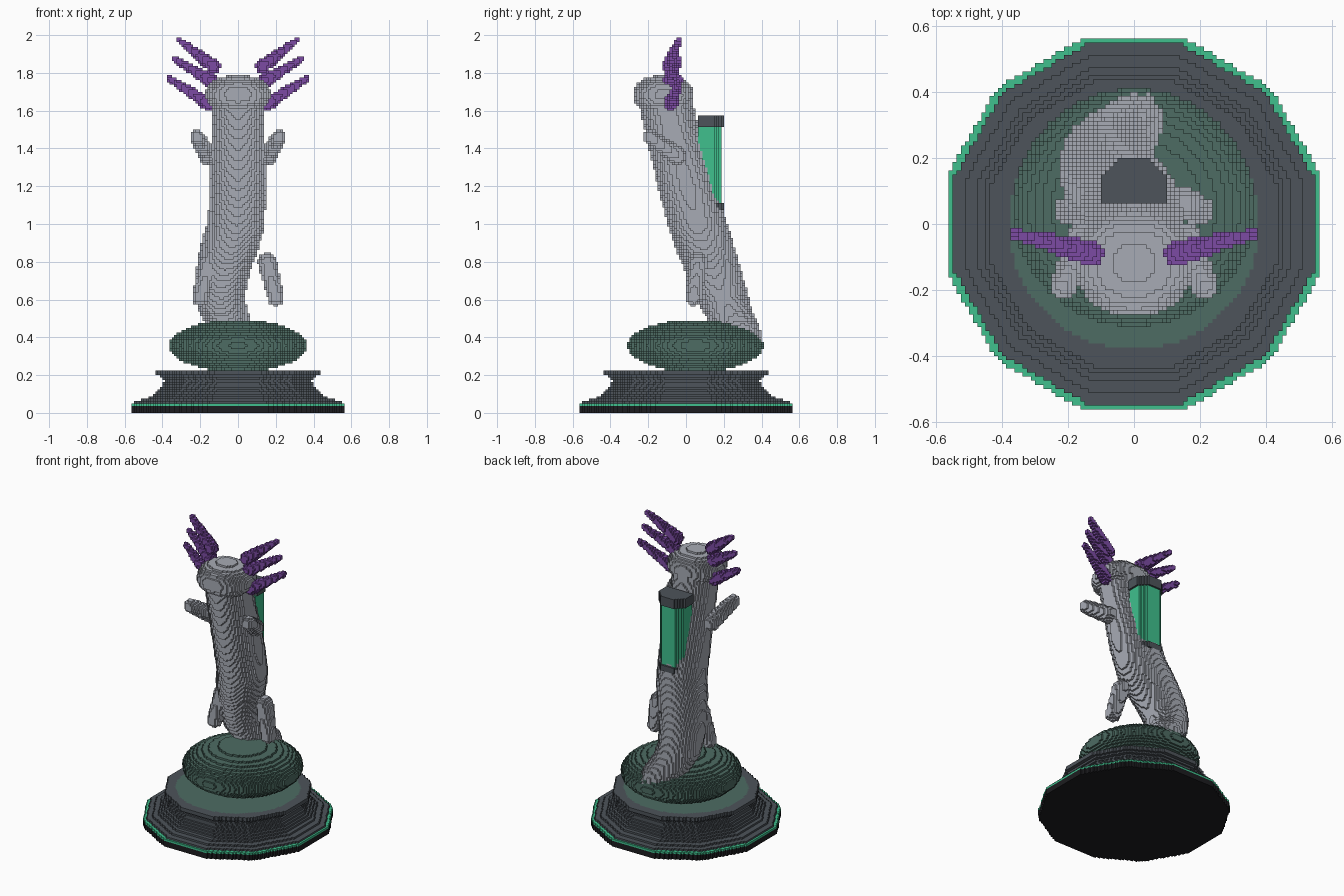
import bpy, math
from mathutils import Vector

cube = bpy.data.objects.get("Cube")
if cube:
    bpy.data.objects.remove(cube, do_unlink=True)

P = 0.0125  # edge of one building block


def material(name, *rgb):
    m = bpy.data.materials.new(name)
    m.use_nodes = True
    m.diffuse_color = (*rgb, 1)
    m.node_tree.nodes["Principled BSDF"].inputs["Base Color"].default_value = (*rgb, 1)
    return m


skin = material("pale grey", 0.39, 0.41, 0.46)
purple = material("purple", 0.20, 0.07, 0.37)
teal = material("dull teal", 0.075, 0.15, 0.125)
iron = material("iron grey", 0.075, 0.088, 0.103)
black = material("near black", 0.012, 0.012, 0.014)
green = material("bright green", 0.05, 0.53, 0.27)


# Solid shapes, each filling block cells inside its own bounds
def fill(cells, low, high, inside, mat=0):
    spans = [range(math.floor(a / P), math.ceil(b / P)) for a, b in zip(low, high)]
    for k in spans[2]:
        for j in spans[1]:
            for i in spans[0]:
                if inside((i + .5) * P, (j + .5) * P, (k + .5) * P):
                    cells[i, j, k] = mat


def limb(cells, a, ra, b, rb):
    """Round-ended tapering rod from a to b."""
    a, b = Vector(a), Vector(b)
    d = b - a
    length2 = d.length_squared
    r = max(ra, rb)

    def inside(x, y, z):
        q = Vector((x, y, z)) - a
        t = min(1, max(0, q.dot(d) / length2))
        return (q - d * t).length <= ra + (rb - ra) * t

    fill(cells, [min(s, t) - r for s, t in zip(a, b)],
         [max(s, t) + r for s, t in zip(a, b)], inside)


def ellipsoid(cells, c, r, power=2):
    fill(cells, [s - t for s, t in zip(c, r)], [s + t for s, t in zip(c, r)],
         lambda *p: sum(abs((p[n] - c[n]) / r[n]) ** power for n in range(3)) <= 1)


def drum(cells, y0, r, z0, z1, mat=0, cut=-9):
    """Upright cylinder, optionally sliced flat in front of y = cut."""
    fill(cells, (-r, y0 - r, z0), (r, y0 + r, z1),
         lambda x, y, z: math.hypot(x, y - y0) <= r and y > cut and z0 < z < z1, mat)


# Turn the filled cells into a mesh of their exposed faces
def build(name, cells, *mats):
    verts, faces, slots = {}, [], []
    for cell, mat in cells.items():
        for axis in range(3):
            u, v = (axis + 1) % 3, (axis + 2) % 3
            for side in (0, 1):
                near = list(cell)
                near[axis] += 2 * side - 1
                if tuple(near) in cells:
                    continue
                ring = []
                for du, dv in ((0, 0), (1, 0), (1, 1), (0, 1)):
                    corner = list(cell)
                    corner[axis] += side
                    corner[u] += du
                    corner[v] += dv
                    ring.append(verts.setdefault(tuple(corner), len(verts)))
                faces.append(ring if side else ring[::-1])
                slots.append(mat)
    mesh = bpy.data.meshes.new(name)
    mesh.from_pydata([[n * P for n in co] for co in verts], [], faces)
    for m in mats:
        mesh.materials.append(m)
    for poly, slot in zip(mesh.polygons, slots):
        poly.material_index = slot
    obj = bpy.data.objects.new(name, mesh)
    bpy.context.collection.objects.link(obj)
    return obj


# Twelve-sided flared pedestal: black foot, green line, iron sides with a lip
profile = [(0, .5625), (.05, .56), (.062, .53), (.08, .475), (.12, .42),
           (.17, .39), (.187, .40), (.2, .435), (.225, .435)]
flats = [(math.cos(n * math.pi / 6), math.sin(n * math.pi / 6)) for n in range(12)]


def apothem(z):
    for (z0, r0), (z1, r1) in zip(profile, profile[1:]):
        if z <= z1:
            return r0 + (r1 - r0) * (z - z0) / (z1 - z0)
    return 0


pedestal = {}
for bottom, top, slot in ((0, 3, 0), (3, 4, 1), (4, 18, 2)):
    for layer in range(bottom, top):
        r = apothem((layer + .5) * P) if slot == 2 else .565
        fill(pedestal, (-r, -r, layer * P), (r, r, (layer + .9) * P),
             lambda x, y, z: max(x * c + y * s for c, s in flats) <= r, slot)
# Teal disc set into the pedestal top
for cell in pedestal:
    if cell[2] == 17 and math.hypot(cell[0] + .5, cell[1] + .5) * P < .38:
        pedestal[cell] = 3
build("pedestal", pedestal, black, green, iron, teal)

# Flattened boulder
boulder = {}
ellipsoid(boulder, (0, .05, .355), (.365, .36, .138))
build("boulder", boulder, teal)

# Leaning body that curls into a tail
spine = [((0, -.11, 1.65), .14), ((0, -.075, 1.5), .14), ((0, -.035, 1.35), .146),
         ((0, .005, 1.2), .15), ((-.01, .06, 1.0), .15), ((-.04, .095, .9), .15),
         ((-.07, .13, .8), .143), ((-.09, .165, .7), .138), ((-.092, .2, .6), .13),
         ((-.06, .245, .5), .115), ((.0, .3, .42), .095), ((.035, .34, .36), .065)]
body = {}
for (a, ra), (b, rb) in zip(spine, spine[1:]):
    limb(body, a, ra, b, rb)
build("body", body, skin)

# Broad flattened head
head = {}
ellipsoid(head, (0, -.12, 1.685), (.172, .157, .1), 2.4)
build("head", head, skin)

# Mirrored arms, legs and gill fronds
gills = [((.13, -.09, 1.835), (.315, -.04, 1.975)),
         ((.145, -.085, 1.76), (.34, -.035, 1.875)),
         ((.16, -.08, 1.64), (.365, -.03, 1.77))]
for side, label in ((1, "left"), (-1, "right")):
    def at(x, y, z):
        return side * x, y, z

    arm, leg = {}, {}
    limb(arm, at(.215, -.19, 1.46), .04, at(.16, -.045, 1.36), .048)
    build(label + "_arm", arm, skin)
    limb(leg, at(.2, .04, .61), .043, at(.155, .062, .8), .05)
    build(label + "_leg", leg, skin)
    for n, (root, tip) in enumerate(gills):
        gill = {}
        limb(gill, at(*root), .038, at(*tip), .016)
        build(f"{label}_gill_{n + 1}", gill, purple)

# Half-round tank on the back with iron end caps
tank = {}
drum(tank, .1, .093, 1.1, 1.515, 0, .062)
drum(tank, .1, .106, 1.512, 1.575, 1, .062)
drum(tank, .1, .106, 1.075, 1.115, 1, .062)
build("back_tank", tank, green, iron)
